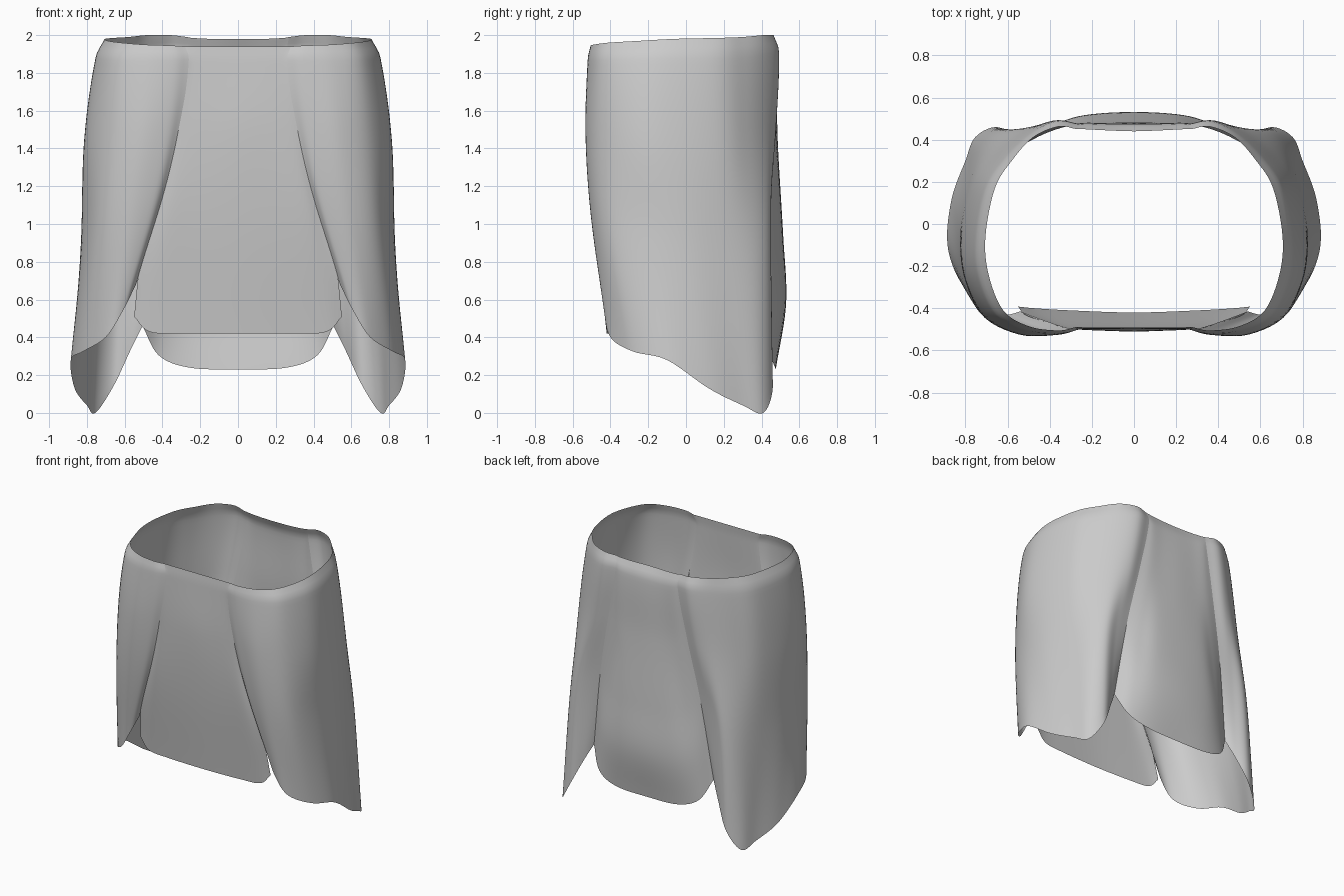
import bpy

if "Cube" in bpy.data.objects:
    bpy.data.objects.remove(bpy.data.objects["Cube"])

FRACS = {5: [0, .05, .3, .6, 1], 6: [0, .05, .3, .6, .8, 1]}


def spline(pts, knots, t):
    """Smooth cubic through pts at the given knots."""
    n = len(pts)
    i = 0
    while i < n - 2 and t > knots[i + 1]:
        i += 1

    def slope(k, c):
        a, b = max(k - 1, 0), min(k + 1, n - 1)
        return (pts[b][c] - pts[a][c]) / (knots[b] - knots[a])
    h = knots[i + 1] - knots[i]
    s = (t - knots[i]) / h
    return [(2*s**3 - 3*s**2 + 1) * pts[i][c] + (s**3 - 2*s**2 + s) * h * slope(i, c)
            + (3*s**2 - 2*s**3) * pts[i+1][c] + (s**3 - s**2) * h * slope(i+1, c)
            for c in range(len(pts[0]))]


def rail(top, bottom, *xy):
    """Vertical guide line: top z, bottom z, then xy from top to bottom."""
    return [(x, y, top + (bottom - top) * f) for (x, y), f in zip(xy, FRACS[len(xy)])]


def flip(rails):
    return [[(-x, y, z) for x, y, z in r] for r in rails]


def cloth(name, rails, per=6, rows=40, mirror=False):
    """Sheet of cloth lofted across the guide rails."""
    cols = per * (len(rails) - 1)
    knots = list(range(len(rails)))
    verts = []
    for j in range(rows + 1):
        f = (j / rows) ** 1.25
        line = [spline(r, FRACS[len(r)], f) for r in rails]
        verts += [spline(line, knots, i / per) for i in range(cols + 1)]
    w = cols + 1
    faces = [(j*w + i, (j+1)*w + i, (j+1)*w + i + 1, j*w + i + 1)
             for j in range(rows) for i in range(cols)]
    me = bpy.data.meshes.new(name)
    me.from_pydata(verts, [], faces)
    me.shade_smooth()
    ob = bpy.data.objects.new(name, me)
    bpy.context.collection.objects.link(ob)
    if mirror:
        ob.modifiers.new("Mirror", 'MIRROR').use_mirror_merge = False
    return ob


# Side flaps: rails from the front fold round to the back fold
back_fold = rail(1.99, .46, (.27, .45), (.26, .475), (.33, .462), (.42, .43), (.505, .388))
cloth("side_flap", [
    rail(1.94, .68, (.28, -.49), (.26, -.50), (.30, -.497), (.385, -.472), (.54, -.415)),
    rail(1.945, .54, (.36, -.505), (.35, -.52), (.38, -.525), (.455, -.50), (.61, -.43)),
    rail(1.95, .40, (.50, -.485), (.51, -.505), (.54, -.525), (.60, -.495), (.70, -.40)),
    rail(1.96, .325, (.62, -.41), (.655, -.43), (.70, -.44), (.74, -.41), (.82, -.28)),
    rail(1.97, .28, (.69, -.24), (.738, -.25), (.80, -.25), (.815, -.22), (.885, -.10)),
    rail(1.98, .13, (.705, -.06), (.75, -.06), (.81, -.04), (.83, 0), (.865, .12)),
    rail(1.985, .04, (.66, .17), (.705, .17), (.76, .19), (.785, .21), (.80, .30)),
    rail(1.99, .0, (.58, .30), (.61, .315), (.67, .33), (.72, .37), (.755, .41)),
    rail(2.0, .14, (.48, .41), (.495, .425), (.55, .43), (.63, .445), (.66, .46)),
    rail(2.0, .33, (.36, .462), (.37, .49), (.43, .475), (.52, .44), (.57, .425)),
    back_fold], mirror=True)

# Front panel, running into the folds and free at the lower corners
half = [
    rail(1.94, .42, (.14, -.49), (.14, -.497), (.17, -.505), (.25, -.48), (.30, -.41)),
    rail(1.94, .43, (.24, -.49), (.23, -.497), (.27, -.50), (.37, -.475), (.47, -.40)),
    rail(1.94, .51, (.28, -.489), (.262, -.499), (.315, -.496), (.42, -.464),
         (.515, -.432), (.55, -.392))]
centre = rail(1.94, .42, (0, -.49), (0, -.497), (0, -.51), (0, -.485), (0, -.42))
cloth("front_panel", flip(half)[::-1] + [centre] + half)

# Back panel with a rounded hem, meeting the flaps at the back folds
half = [
    rail(1.98, .24, (.14, .445), (.13, .475), (.16, .48), (.21, .505), (.24, .515), (.26, .472)),
    rail(1.985, .305, (.24, .45), (.22, .478), (.26, .474), (.33, .468), (.38, .47), (.42, .445)),
    back_fold]
centre = rail(1.98, .23, (0, .44), (0, .475), (0, .485), (0, .515), (0, .53), (0, .475))
cloth("back_panel", half[::-1] + [centre] + flip(half))
